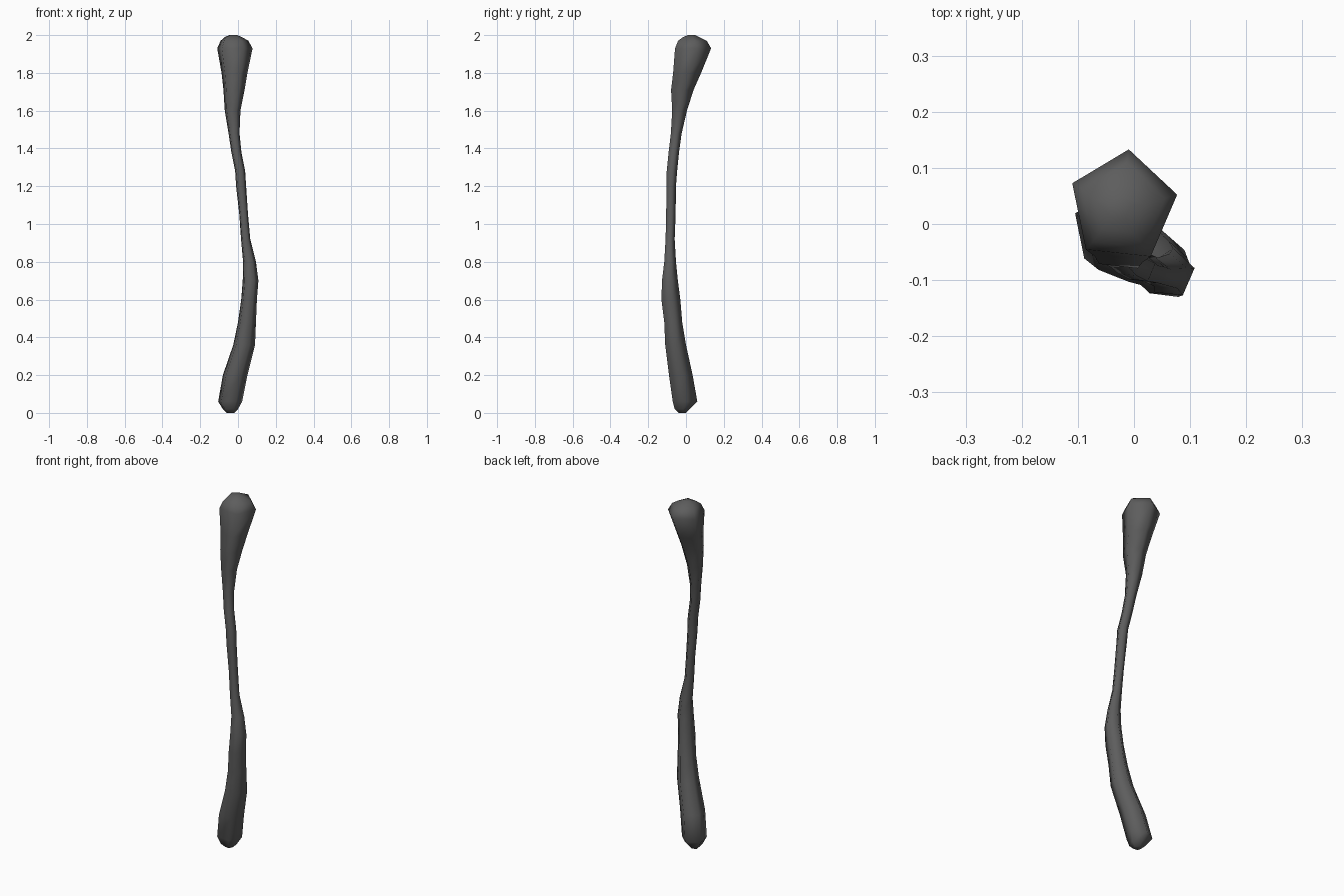
import bpy, bmesh, math

cube = bpy.data.objects.get("Cube")
if cube:
    bpy.data.objects.remove(cube)

# Cross-section extents along the shaft: z, x min, x max, y min, y max
RINGS = [
    (0.00, -0.06, -0.02, -0.04, 0.00),
    (0.02, -0.08, 0.00, -0.06, 0.02),
    (0.06, -0.105, 0.022, -0.07, 0.06),
    (0.20, -0.08, 0.05, -0.09, 0.035),
    (0.36, -0.025, 0.09, -0.11, 0.00),
    (0.48, 0.00, 0.095, -0.115, -0.02),
    (0.60, 0.017, 0.10, -0.13, -0.03),
    (0.70, 0.025, 0.108, -0.127, -0.043),
    (0.80, 0.027, 0.095, -0.115, -0.053),
    (0.92, 0.016, 0.065, -0.108, -0.06),
    (1.05, 0.007, 0.053, -0.105, -0.055),
    (1.20, -0.01, 0.043, -0.103, -0.053),
    (1.28, -0.015, 0.038, -0.102, -0.047),
    (1.38, -0.035, 0.018, -0.092, -0.037),
    (1.48, -0.05, 0.008, -0.08, -0.023),
    (1.60, -0.07, 0.013, -0.073, 0.005),
    (1.71, -0.077, 0.035, -0.079, 0.04),
    (1.80, -0.087, 0.05, -0.068, 0.08),
    (1.93, -0.11, 0.077, -0.058, 0.133),
    (1.97, -0.092, 0.055, -0.042, 0.11),
    (1.99, -0.07, 0.02, -0.015, 0.07),
    (2.00, -0.045, -0.005, 0.01, 0.05),
]
SIDES = 5
angles = [math.radians(84 + 360 * i / SIDES) for i in range(SIDES)]
cosines = [math.cos(a) for a in angles]
sines = [math.sin(a) for a in angles]


def fit(values, low, high):
    """Scale a unit polygon's coordinates to span low to high."""
    a, b = min(values), max(values)
    return [low + (v - a) / (b - a) * (high - low) for v in values]


# Dark matte material
grey = bpy.data.materials.new("dark_grey")
grey.use_nodes = True
colour = (0.11, 0.11, 0.11, 1)
grey.diffuse_color = colour
grey.node_tree.nodes["Principled BSDF"].inputs["Base Color"].default_value = colour

# Five-sided bent shaft with swollen ends
bm = bmesh.new()
loops = []
for z, x0, x1, y0, y1 in RINGS:
    xs, ys = fit(cosines, x0, x1), fit(sines, y0, y1)
    loops.append([bm.verts.new((x, y, z)) for x, y in zip(xs, ys)])
for low, high in zip(loops, loops[1:]):
    for i in range(SIDES):
        j = (i + 1) % SIDES
        bm.faces.new((low[i], low[j], high[j], high[i]))
bm.faces.new(loops[0][::-1])
bm.faces.new(loops[-1])
bmesh.ops.recalc_face_normals(bm, faces=bm.faces)
for face in bm.faces:
    face.smooth = True

mesh = bpy.data.meshes.new("bent_rod")
bm.to_mesh(mesh)
bm.free()
mesh.materials.append(grey)
rod = bpy.data.objects.new("bent_rod", mesh)
bpy.context.collection.objects.link(rod)
